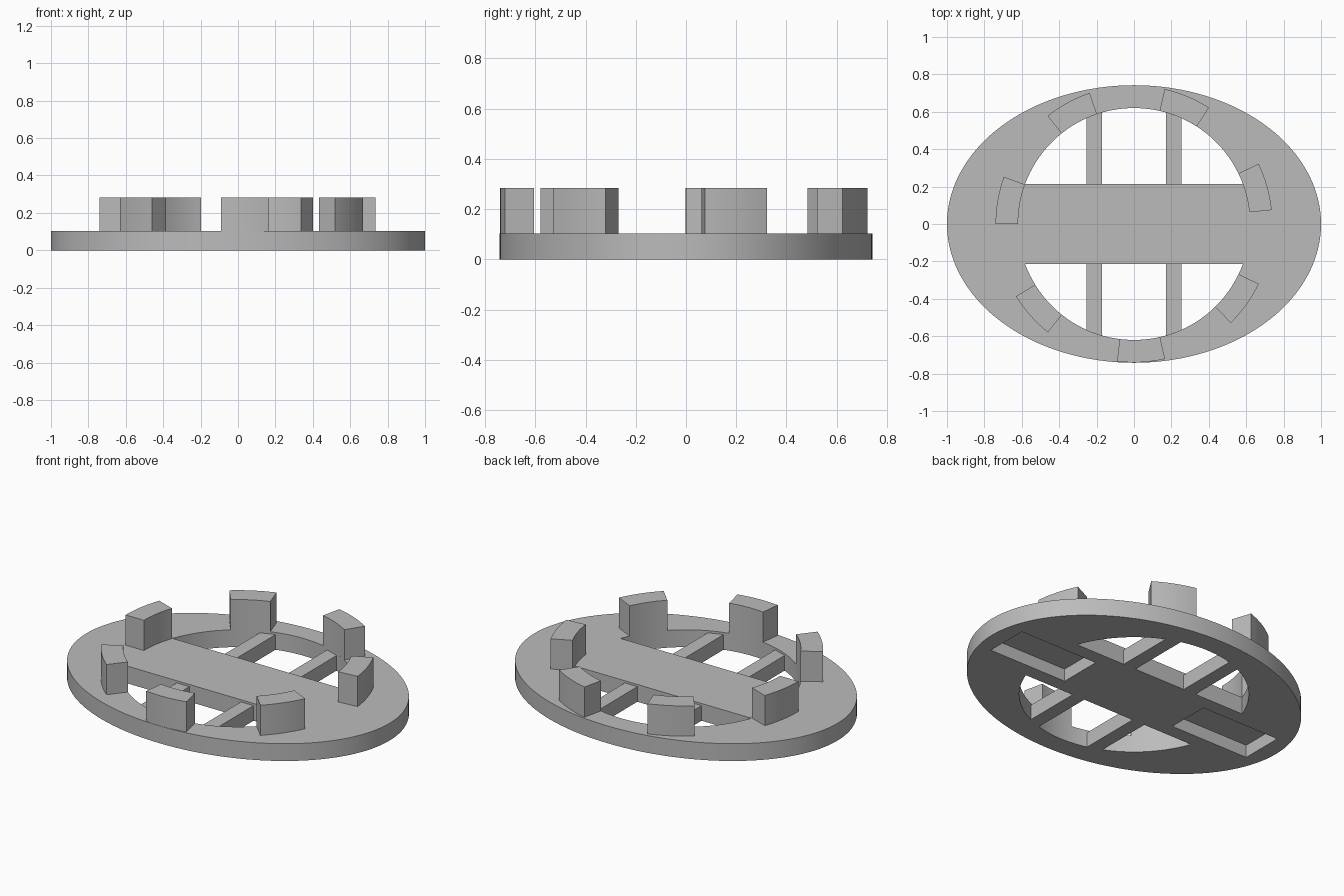
import bpy
import bmesh
from math import cos, sin, radians, asin, acos, pi

old = bpy.data.objects.get("Cube")
if old:
    bpy.data.objects.remove(old, do_unlink=True)

PLATE_T = 0.103            # plate thickness
RIB_T = 0.09               # rib thickness
POST_TOP = 0.283
RX, RY = 1.0, 0.742        # plate radii
R_IN, R_OUT = 0.62, 0.74   # opening radius and post outer radius
BAR = 0.215                # half width of the central bar

grey = bpy.data.materials.new("grey")
grey.use_nodes = True
grey.diffuse_color = (0.5, 0.5, 0.5, 1)
grey.node_tree.nodes["Principled BSDF"].inputs["Base Color"].default_value = (0.5, 0.5, 0.5, 1)


def prism(name, outline, z0, z1):
    """Extrude a flat outline from z0 up to z1."""
    bm = bmesh.new()
    face = bm.faces.new([bm.verts.new((x, y, z0)) for x, y in outline])
    ext = bmesh.ops.extrude_face_region(bm, geom=[face])
    top = [v for v in ext["geom"] if isinstance(v, bmesh.types.BMVert)]
    bmesh.ops.translate(bm, verts=top, vec=(0, 0, z1 - z0))
    bmesh.ops.recalc_face_normals(bm, faces=bm.faces)
    mesh = bpy.data.meshes.new(name)
    bm.to_mesh(mesh)
    bm.free()
    mesh.materials.append(grey)
    obj = bpy.data.objects.new(name, mesh)
    bpy.context.collection.objects.link(obj)
    return obj


def arc(r, a0, a1, n):
    return [(r * cos(a0 + (a1 - a0) * i / n), r * sin(a0 + (a1 - a0) * i / n))
            for i in range(n + 1)]


def activate(obj):
    bpy.ops.object.select_all(action="DESELECT")
    obj.select_set(True)
    bpy.context.view_layer.objects.active = obj


def cut(obj, cutter):
    cutter.hide_render = True
    mod = obj.modifiers.new("cut", "BOOLEAN")
    mod.operation = "DIFFERENCE"
    mod.solver = "EXACT"
    mod.object = cutter
    activate(obj)
    bpy.ops.object.modifier_apply(modifier=mod.name)
    bpy.data.objects.remove(cutter, do_unlink=True)


def smooth(obj):
    activate(obj)
    bpy.ops.object.shade_smooth_by_angle(angle=radians(30))


# Oval base plate
oval = [(RX * x, RY * y) for x, y in arc(1, 0, 2 * pi, 128)[:-1]]
plate = prism("base_plate", oval, 0, PLATE_T)

# Round-backed openings either side of the central bar
corner = asin(BAR / R_IN)
for side in (1, -1):
    segment = [(x, side * y) for x, y in arc(R_IN, corner, pi - corner, 48)]
    cut(plate, prism("opening_cutter", segment, -0.1, 0.2))

# Rectangular pockets in the underside, one at each end
for side in (1, -1):
    pocket = [(side * x, y) for x, y in ((0.38, -0.13), (0.9, -0.13), (0.9, 0.13), (0.38, 0.13))]
    cut(plate, prism("pocket_cutter", pocket, -0.1, 0.075))
smooth(plate)

# Ribs crossing the openings
for sx, x_name in ((1, "left"), (-1, "right")):
    for sy, y_name in ((1, "back"), (-1, "front")):
        end = arc(R_IN, acos(0.253 / R_IN), acos(0.17 / R_IN), 6)
        shape = [(0.17, BAR), (0.253, BAR)] + end
        prism(f"rib_{y_name}_{x_name}", [(sx * x, sy * y) for x, y in shape], 0, RIB_T)

# Ring of seven curved posts
for i in range(7):
    mid = radians(15.8) + i * 2 * pi / 7
    a0, a1 = mid - radians(10), mid + radians(10)
    shape = arc(R_OUT, a0, a1, 8) + arc(R_IN, a1, a0, 8)
    smooth(prism(f"post_{i + 1}", shape, PLATE_T, POST_TOP))
